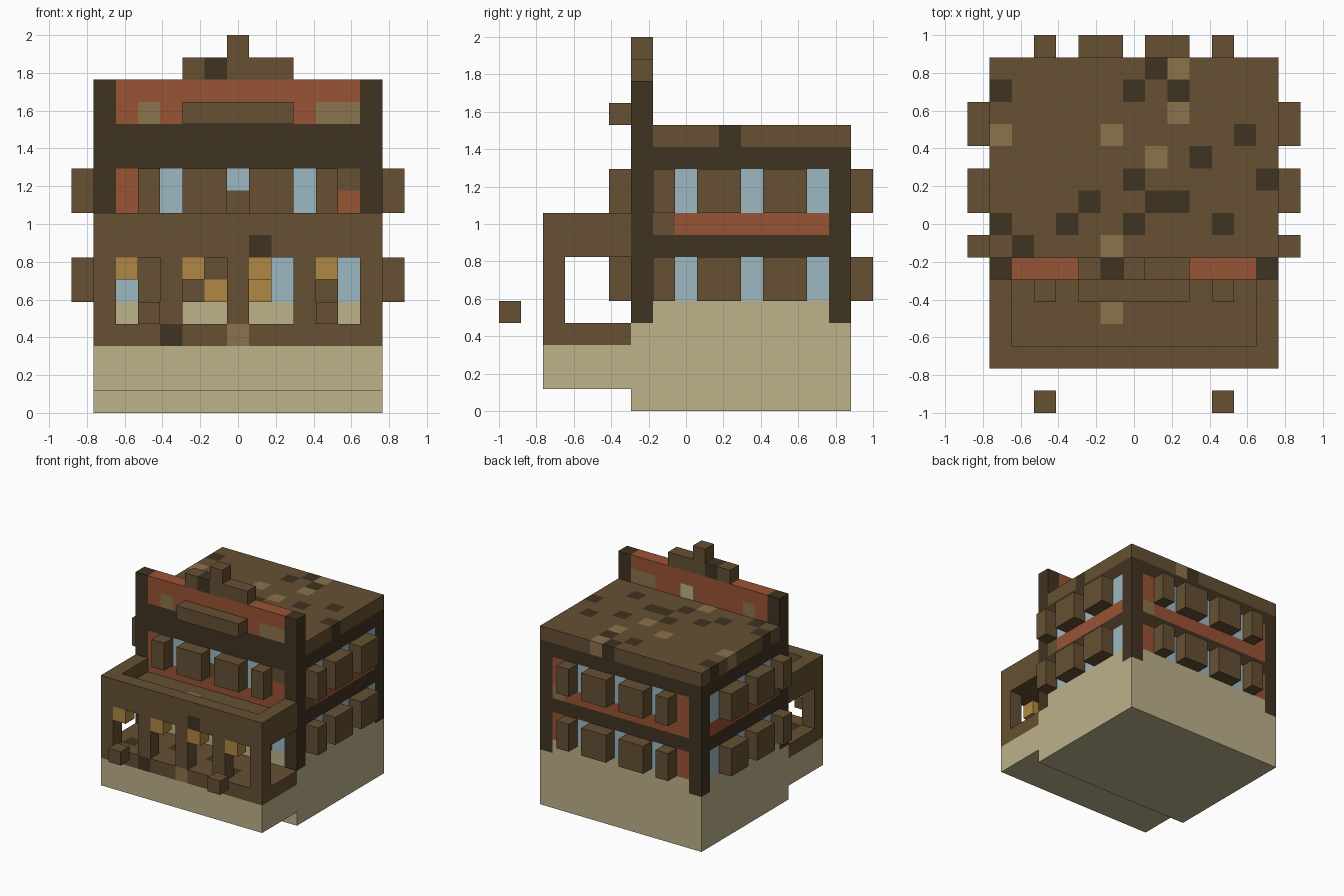
import bpy
import bmesh
from mathutils import Vector

if "Cube" in bpy.data.objects:
    bpy.data.objects.remove(bpy.data.objects["Cube"], do_unlink=True)

UNIT = 2 / 17
ORIGIN = Vector((7.5, 8.5, 0))
COLOURS = {
    "wood": "665033", "dark_wood": "403321", "light_wood": "8B734C", "sandstone": "BDB28B",
    "red_brick": "995335", "glass": "9DB9C4", "amber": "B08843",
}


def linear(code):
    parts = [int(code[i:i + 2], 16) / 255 for i in (0, 2, 4)]
    return [c / 12.92 if c < 0.04 else ((c + 0.055) / 1.055) ** 2.4 for c in parts] + [1]


materials = {}
for label, code in COLOURS.items():
    mat = bpy.data.materials.new(label)
    mat.use_nodes = True
    mat.diffuse_color = linear(code)
    shader = next(n for n in mat.node_tree.nodes if n.type == "BSDF_PRINCIPLED")
    shader.inputs["Base Color"].default_value = linear(code)
    shader.inputs["Roughness"].default_value = 0.9
    materials[label] = mat

blocks = {}


def put(part, colour, xs, ys, zs):
    """Fill a box of blocks; each span is (start, end) or a single cell."""
    spans = [range(*s) if isinstance(s, tuple) else range(s, s + 1) for s in (xs, ys, zs)]
    for x in spans[0]:
        for y in spans[1]:
            for z in spans[2]:
                blocks[x, y, z] = (part, colour)


WIDE, DEEP = (1, 14), (6, 16)

# Stone base and main body
put("base", "sandstone", WIDE, DEEP, (0, 5))
put("walls", "red_brick", WIDE, DEEP, (5, 11))
put("beams", "dark_wood", WIDE, DEEP, 7)
put("beams", "dark_wood", WIDE, DEEP, (11, 13))

# Roof slab with worn blocks, back row first
ROOF = [
    ".......dt....",
    "d.....d.d....",
    "........t....",
    "t....t.....d.",
    ".......t.d...",
    "......d.....d",
    "....d..dd....",
    "d..d..d...d..",
    ".d...t.......",
]
SHADES = {".": "wood", "d": "dark_wood", "t": "light_wood"}
for row, line in enumerate(ROOF):
    for col, mark in enumerate(line):
        put("roof", SHADES[mark], col + 1, 15 - row, 12)


# Window rows: g is glass, b is a projecting shutter
def window_row(pattern, start, zs, wall, outer, along_x):
    for i, mark in enumerate(pattern, start):
        if mark == "g":
            args = (i, wall) if along_x else (wall, i)
            put("windows", "glass", *args, zs)
        elif mark == "b":
            args = (i, outer) if along_x else (outer, i)
            put("shutters", "wood", *args, zs)


FACE = "rbgbbgbbgbr"
SIDE = "bgbbgbbg"
LOWER, UPPER = (5, 7), (9, 11)
for storey in (LOWER, UPPER):
    window_row(FACE, 2, storey, 15, 16, True)
    window_row(SIDE, 7, storey, 13, 14, False)
    window_row(SIDE, 7, storey, 1, 0, False)
window_row(FACE, 2, UPPER, 6, 5, True)
window_row("gbgbbggggbg", 2, LOWER, 6, 5, True)

# Odd wall blocks
put("walls", "wood", 12, 6, 10)
put("walls", "wood", 7, 6, 9)
put("walls", "wood", 1, 7, 8)
put("walls", "wood", 13, 7, 8)
put("walls", "light_wood", 12, 15, 8)

# Parapet and crest
put("parapet", "red_brick", (2, 13), 6, (13, 15))
put("parapet", "light_wood", 3, 6, 13)
put("parapet", "light_wood", (11, 13), 6, 13)
put("parapet", "sandstone", 8, 6, 13)
put("crest", "wood", (5, 10), 6, 15)
put("crest", "dark_wood", 6, 6, 15)
put("crest", "wood", 7, 6, 16)
put("ledge", "wood", (5, 10), 5, 13)

# Corner pillars, taller at the front
for x in (1, 13):
    put("pillars", "dark_wood", x, 6, (4, 15))
    put("pillars", "dark_wood", x, 15, (4, 12))

# Porch: footing, floor, posts, canopy with raised rim
PORCH = (2, 6)
put("porch_footing", "sandstone", WIDE, PORCH, (1, 3))
put("porch_floor", "wood", WIDE, PORCH, 3)
for x, y in ((4, 2), (2, 3), (5, 4), (8, 4), (10, 3)):
    put("porch_floor", "dark_wood", x, y, 3)
put("porch_floor", "light_wood", 7, 2, 3)
for x in (1, 4, 7, 10, 13):
    put("porch_posts", "wood", x, 2, (4, 7))
put("porch_canopy", "wood", WIDE, PORCH, 7)
put("porch_canopy", "light_wood", 6, 4, 7)
put("porch_canopy", "dark_wood", 8, 2, 7)
put("porch_rim", "wood", WIDE, 2, 8)
for x in (1, 13):
    put("porch_rim", "wood", x, PORCH, 8)

# Lamps under the canopy and by the door
for x in (2, 5, 8, 11):
    put("lamps", "amber", x, 2, 6)
for x in (6, 8):
    put("lamps", "amber", x, 5, 5)

# Hitching blocks in front
for x in (3, 11):
    put("hitching_blocks", "wood", x, 0, 4)


def build(part):
    """Make one mesh from the exposed block faces of a part."""
    bm = bmesh.new()
    mesh = bpy.data.meshes.new(part)
    slots = []
    for cell, (owner, colour) in blocks.items():
        if owner != part:
            continue
        if colour not in slots:
            slots.append(colour)
            mesh.materials.append(materials[colour])
        centre = Vector(cell) + Vector((0.5, 0.5, 0.5))
        for axis in range(3):
            for sign in (-1, 1):
                n = Vector((0, 0, 0))
                n[axis] = sign
                if tuple(int(c + d) for c, d in zip(cell, n)) in blocks:
                    continue
                u = Vector((0, 0, 0))
                u[(axis + 1) % 3] = 1
                v = n.cross(u)
                corners = [n - u - v, n + u - v, n + u + v, n - u + v]
                face = bm.faces.new([bm.verts.new((centre + c / 2 - ORIGIN) * UNIT) for c in corners])
                face.material_index = slots.index(colour)
    bmesh.ops.remove_doubles(bm, verts=bm.verts[:], dist=UNIT / 100)
    bmesh.ops.dissolve_limit(bm, angle_limit=0.01, verts=bm.verts[:], edges=bm.edges[:],
                             delimit={"MATERIAL"})
    bm.to_mesh(mesh)
    bm.free()
    bpy.context.collection.objects.link(bpy.data.objects.new(part, mesh))


for part in sorted({owner for owner, _ in blocks.values()}):
    build(part)
